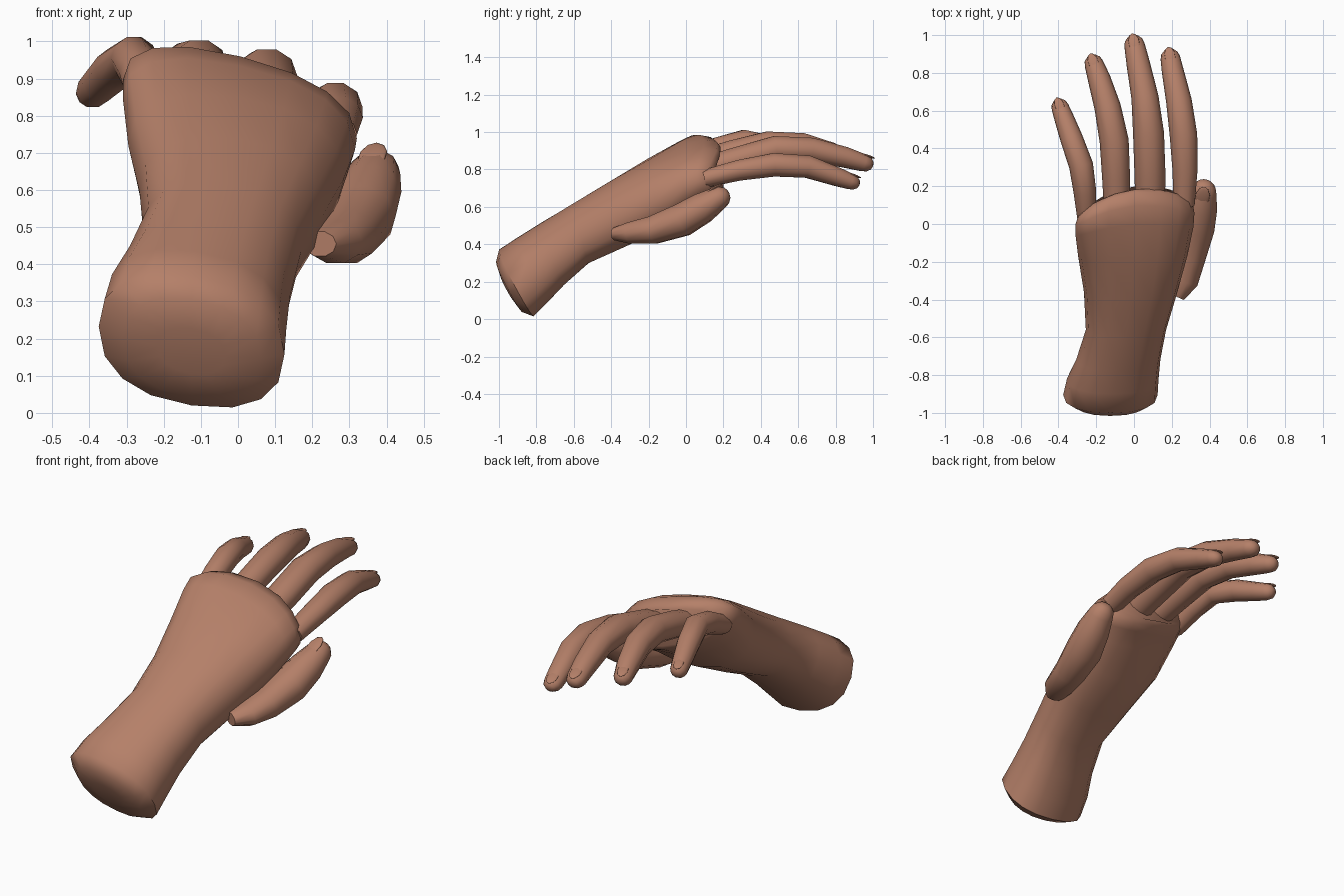
import bpy, math
from mathutils import Vector

if "Cube" in bpy.data.objects:
    bpy.data.objects.remove(bpy.data.objects["Cube"])

skin = bpy.data.materials.new("warm skin")
skin.diffuse_color = (0.46, 0.215, 0.14, 1)
skin.use_nodes = True
skin.node_tree.nodes["Principled BSDF"].inputs["Base Color"].default_value = skin.diffuse_color


def loft(name, rings):
    """Skin a list of equal-length rings and close both ends."""
    n = len(rings[0])
    verts = [p for r in rings for p in r]
    faces = [(i * n + j, i * n + (j + 1) % n, (i + 1) * n + (j + 1) % n, (i + 1) * n + j)
             for i in range(len(rings) - 1) for j in range(n)]
    faces += [tuple(reversed(range(n))), tuple(range(len(verts) - n, len(verts)))]
    mesh = bpy.data.meshes.new(name)
    mesh.from_pydata(verts, [], faces)
    mesh.materials.append(skin)
    obj = bpy.data.objects.new(name, mesh)
    bpy.context.collection.objects.link(obj)
    finish(obj)
    return obj


def finish(obj):
    bpy.ops.object.select_all(action='DESELECT')
    bpy.context.view_layer.objects.active = obj
    obj.select_set(True)
    bpy.ops.object.mode_set(mode='EDIT')
    bpy.ops.mesh.select_all(action='SELECT')
    bpy.ops.mesh.normals_make_consistent(inside=False)
    bpy.ops.object.mode_set(mode='OBJECT')
    bpy.ops.object.shade_smooth_by_angle(angle=math.radians(50))


# Forearm and palm: top (y, z), bottom (y, z), left x, right x, roll, front bow
stations = [
    (-1.00, .37, -.81, .02, -.375, .125, .15, 0),
    (-.90, .435, -.74, .09, -.355, .130, .15, 0),
    (-.78, .51, -.65, .185, -.305, .140, .15, 0),
    (-.60, .62, -.52, .30, -.255, .170, .12, 0),
    (-.40, .74, -.32, .39, -.265, .230, .12, 0),
    (-.20, .85, -.10, .50, -.295, .285, .15, .2),
    (.00, .935, .05, .62, -.310, .315, .22, .6),
    (.10, .96, .14, .675, -.310, .320, .25, .9),
    (.17, .945, .19, .70, -.295, .310, .27, 1.1),
]


def hand_ring(s, scale=1, push=0, n=16):
    ty, tz, by, bz, x0, x1, roll, bow = s
    mid = Vector(((x0 + x1) / 2, (ty + by) / 2, (tz + bz) / 2))
    up = Vector((0, (ty - by) / 2, (tz - bz) / 2))
    out = Vector((0, up.z, -up.y)).normalized() * push
    pts = []
    for k in range(n):
        a = 2 * math.pi * k / n
        c, d = [math.copysign(abs(v) ** .85, v) for v in (math.cos(a), math.sin(a))]
        p = mid + up * d * scale + out
        p.x += c * scale * (x1 - x0) / 2
        p.z -= roll * (p.x - mid.x)
        p.y -= bow * (p.x - .06) ** 2
        pts.append(p)
    return pts


rings = [hand_ring(stations[0], .35, -.06), hand_ring(stations[0], .75, -.045)]
rings += [hand_ring(s) for s in stations]
rings.append(hand_ring(stations[-1], .8, .015))
loft("palm_and_forearm", rings)


def digit(name, path, n=10):
    """Rounded tube through (x, y, z, half width, half height), with a nail."""
    pts = [Vector(p[:3]) for p in path]
    rings = []

    def ring(c, t, rx, rz):
        side = t.cross(Vector((0, 0, 1))).normalized()
        up = side.cross(t)
        return [c + side * rx * math.cos(a) + up * rz * math.sin(a)
                for a in [2 * math.pi * (k + .5) / n + math.pi / 2 for k in range(n)]]

    for i, p in enumerate(path):
        t = (pts[min(i + 1, len(pts) - 1)] - pts[max(i - 1, 0)]).normalized()
        rings.append(ring(pts[i], t, p[3], p[4]))
    rx, rz = path[-1][3:]
    for push, s in ((.5, .85), (.85, .5), (.95, .2)):
        rings.append(ring(pts[-1] + t * rx * push, t, rx * s, rz * s))
    loft(name, rings)

    # Nail sunk into the top of the tip
    bpy.ops.mesh.primitive_uv_sphere_add(segments=10, ring_count=6, radius=1)
    nail = bpy.context.object
    nail.name = name + "_nail"
    side = t.cross(Vector((0, 0, 1))).normalized()
    up = side.cross(t)
    nail.rotation_euler = t.to_track_quat('Y', 'Z').to_euler()
    nail.location = pts[-1] + up * rz * .86
    nail.scale = (rx * .55, rx * .95, rz * .16)
    nail.data.materials.append(skin)
    finish(nail)


digit("little_finger", [(-.25, .03, .85, .05, .05), (-.26, .17, .915, .06, .06),
                        (-.28, .31, .955, .064, .06), (-.33, .45, .925, .06, .058),
                        (-.37, .56, .885, .052, .05), (-.392, .62, .865, .046, .045)])
digit("ring_finger", [(-.09, .10, .85, .07, .065), (-.095, .25, .89, .074, .07),
                      (-.105, .44, .935, .077, .072), (-.14, .62, .93, .07, .068),
                      (-.185, .77, .89, .06, .058), (-.213, .85, .865, .05, .047)])
digit("middle_finger", [(.085, .10, .80, .078, .07), (.085, .25, .845, .082, .072),
                        (.077, .48, .91, .082, .073), (.058, .67, .905, .072, .068),
                        (.022, .85, .865, .062, .058), (.002, .95, .835, .054, .048)])
digit("index_finger", [(.265, .10, .75, .056, .05), (.27, .28, .795, .066, .058),
                       (.262, .47, .825, .073, .066), (.238, .65, .815, .068, .063),
                       (.205, .81, .76, .058, .052), (.192, .88, .735, .052, .044)])
digit("thumb", [(.22, -.38, .455, .05, .035), (.26, -.30, .46, .08, .06),
                (.29, -.18, .475, .088, .078), (.325, -.02, .53, .102, .092),
                (.352, .09, .595, .09, .085), (.368, .17, .645, .07, .065)])
